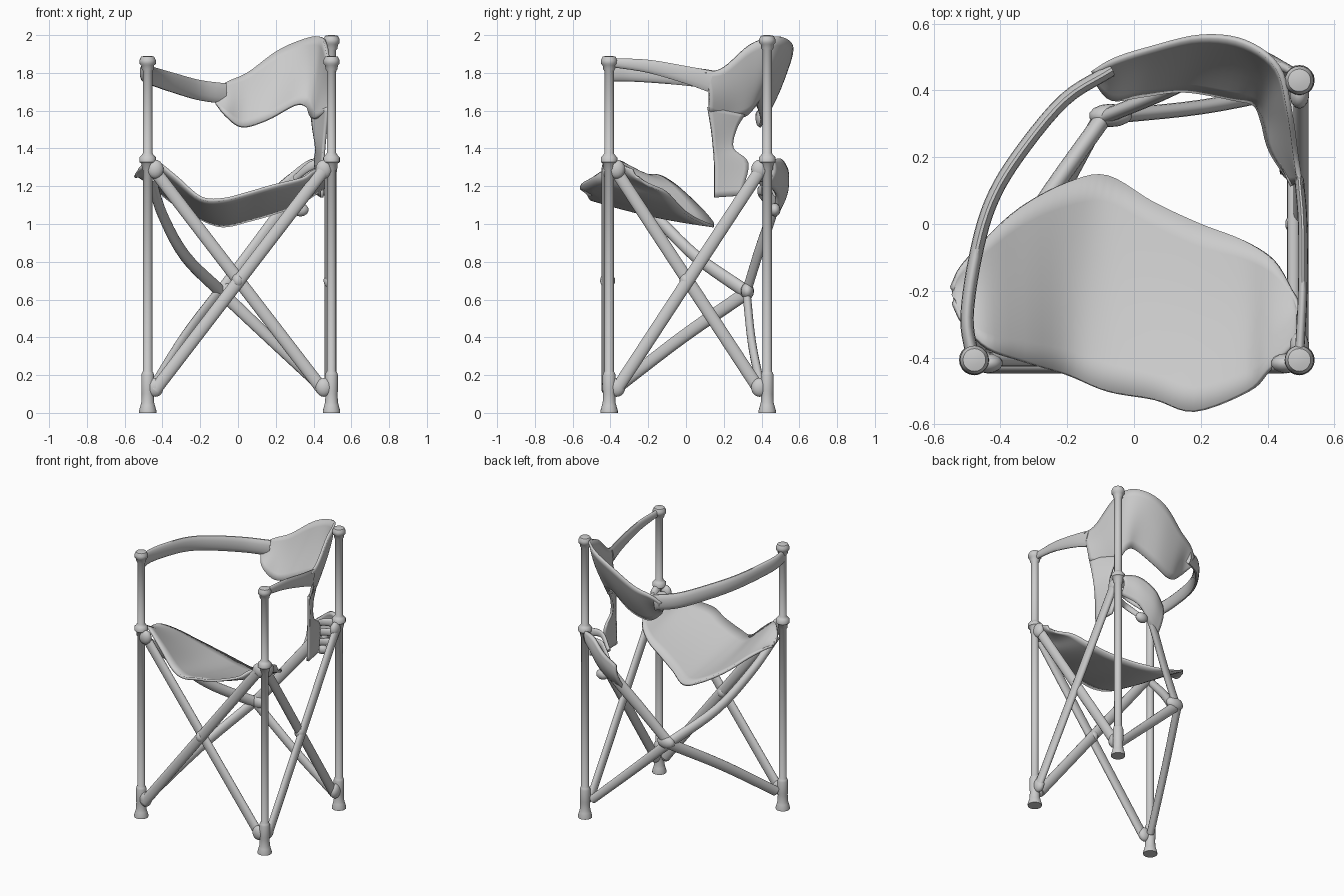
import bpy, bmesh, math
from mathutils import Vector

if "Cube" in bpy.data.objects:
    bpy.data.objects.remove(bpy.data.objects["Cube"])

grey = bpy.data.materials.new("light_grey")
grey.use_nodes = True
COLOR = (0.6, 0.6, 0.6, 1)
grey.diffuse_color = COLOR
grey.node_tree.nodes["Principled BSDF"].inputs["Base Color"].default_value = COLOR


def finish(name, bm, thickness=0, angle=50):
    """Turn a bmesh into a smooth shaded object, optionally given cloth thickness."""
    bmesh.ops.recalc_face_normals(bm, faces=bm.faces)
    mesh = bpy.data.meshes.new(name)
    bm.to_mesh(mesh)
    bm.free()
    mesh.materials.append(grey)
    obj = bpy.data.objects.new(name, mesh)
    bpy.context.collection.objects.link(obj)
    if thickness:
        solid = obj.modifiers.new("thickness", "SOLIDIFY")
        solid.thickness, solid.offset = thickness, 0
    bpy.ops.object.select_all(action="DESELECT")
    obj.select_set(True)
    bpy.context.view_layer.objects.active = obj
    bpy.ops.object.shade_smooth_by_angle(angle=math.radians(angle))


def skin(bm, rings, closed):
    """Bridge successive rows of vertices with quads."""
    rows = [[bm.verts.new(p) for p in ring] for ring in rings]
    for a, b in zip(rows, rows[1:]):
        n = len(a)
        for i in range(n if closed else n - 1):
            j = (i + 1) % n
            bm.faces.new((a[i], a[j], b[j], b[i]))
    if closed:
        bm.faces.new(rows[0])
        bm.faces.new(rows[-1])


def smooth(points, steps=5):
    """Catmull-Rom curve through the points."""
    p = [Vector(q) for q in points]
    p = [2 * p[0] - p[1]] + p + [2 * p[-1] - p[-2]]
    out = []
    for a, b, c, d in zip(p, p[1:], p[2:], p[3:]):
        for s in range(steps):
            t = s / steps
            out.append(0.5 * (2 * b + (c - a) * t + (2 * a - 5 * b + 4 * c - d) * t * t
                              + (3 * b - a - 3 * c + d) * t ** 3))
    return out + [p[-2]]


def post(name, x, y, height):
    """Lathed leg with flared foot, sleeve, collar and rounded cap."""
    h = height
    profile = [(0.046, 0), (0.046, 0.012), (0.038, 0.04), (0.034, 0.055), (0.032, 0.1),
               (0.034, 0.12), (0.034, 0.2), (0.03, 0.212), (0.025, 0.22), (0.025, 1.285),
               (0.03, 1.29), (0.033, 1.32), (0.044, 1.328), (0.044, 1.352), (0.034, 1.362),
               (0.025, 1.375), (0.025, h - 0.08), (0.032, h - 0.07), (0.034, h - 0.05),
               (0.043, h - 0.042), (0.043, h - 0.022), (0.034, h - 0.004), (0.015, h)]
    bm = bmesh.new()
    skin(bm, [[(x + r * math.cos(a), y + r * math.sin(a), z)
               for a in (math.tau * i / 20 for i in range(20))] for r, z in profile], True)
    finish(name, bm)


def rod(name, points, wide=(0.034, 0.034), thin=0.022):
    """Oval bar along a path, its broad side upright; width blends end to end."""
    path = smooth(points)
    last = len(path) - 1
    rings = []
    for i, p in enumerate(path):
        d = (path[min(i + 1, last)] - path[max(i - 1, 0)]).normalized()
        side = d.cross(Vector((0, 0, 1))).normalized()
        up = side.cross(d)
        w = wide[0] + (wide[1] - wide[0]) * i / last
        rings.append([p + side * thin * math.cos(a) + up * w * math.sin(a)
                      for a in (math.tau * k / 14 for k in range(14))])
    bm = bmesh.new()
    skin(bm, rings, True)
    finish(name, bm)


def cloth(name, edge_a, edge_b, sag=(0, 0, 0), thickness=0.016):
    """Cloth stretched between two curved edges, bulging by sag in the middle."""
    a, b, n = smooth(edge_a), smooth(edge_b), 8
    bulge = Vector(sag)
    rows = [[p.lerp(q, k / n) + bulge * math.sin(math.pi * k / n) for k in range(n + 1)]
            for p, q in zip(a, b)]
    bm = bmesh.new()
    skin(bm, rows, False)
    finish(name, bm, thickness)


def knob(name, at, size):
    """Rounded joint."""
    bm = bmesh.new()
    bmesh.ops.create_uvsphere(bm, u_segments=14, v_segments=10, radius=1)
    for v in bm.verts:
        v.co = Vector(at) + Vector(c * s for c, s in zip(v.co, size))
    finish(name, bm)


# Upright posts
RX, LX, FY, BY = -0.478, 0.495, -0.407, 0.43
post("front_right_post", RX, FY, 1.89)
post("front_left_post", LX, FY, 1.89)
post("back_left_post", LX, BY, 2.0)

# Crossed struts on the front and on the left side, with end joints
for s, label in ((1, "rising"), (-1, "falling")):
    rod("front_strut_" + label, [(-0.44, -0.415 - 0.01 * s, 0.7 - 0.58 * s),
                                 (0.45, -0.415 - 0.01 * s, 0.7 + 0.58 * s)])
    rod("side_strut_" + label, [(LX - 0.005 + 0.01 * s, -0.37, 0.7 - 0.58 * s),
                                (LX - 0.005 + 0.01 * s, 0.39, 0.7 + 0.58 * s)])
knob("front_hub", (0, -0.415, 0.7), (0.034, 0.04, 0.04))
knob("side_hub", (0.487, 0, 0.7), (0.035, 0.034, 0.04))
for z, label in ((0.135, "lower"), (1.29, "upper")):
    knob(label + "_front_right_joint", (RX + 0.04, FY - 0.01, z), (0.045, 0.03, 0.05))
    knob(label + "_front_left_joint", (LX - 0.04, FY - 0.01, z), (0.045, 0.03, 0.05))
    knob(label + "_side_front_joint", (LX, FY + 0.04, z), (0.03, 0.045, 0.05))
    knob(label + "_side_back_joint", (LX, BY - 0.04, z), (0.03, 0.045, 0.05))

# Struts meeting at the loose rear hub
HUB = (-0.09, 0.32, 0.64)
rod("rear_strut_low_right", [(-0.45, -0.37, 0.13), (-0.28, -0.02, 0.4), (-0.1, 0.32, 0.635)],
    (0.032, 0.036), 0.024)
rod("rear_strut_high_right", [(-0.46, -0.36, 1.24), (-0.4, -0.17, 1.05), (-0.28, 0.05, 0.83), HUB],
    (0.026, 0.036), 0.026)
rod("rear_strut_low_left", [HUB, (0.2, 0.35, 0.365), (0.46, 0.4, 0.12)], (0.034, 0.028))
rod("rear_strut_high_left", [HUB, (0.07, 0.385, 0.85), (0.22, 0.455, 1.05), (0.3, 0.48, 1.16)],
    (0.034, 0.04))
knob("rear_hub", (-0.07, 0.325, 0.645), (0.065, 0.035, 0.045))

# Slung seat: front edge, then back edge
cloth("seat",
      [(-0.54, -0.235, 1.27), (-0.515, -0.295, 1.3), (-0.44, -0.37, 1.33), (-0.33, -0.41, 1.25),
       (-0.2, -0.45, 1.14), (-0.08, -0.5, 1.13), (0.06, -0.525, 1.165), (0.18, -0.56, 1.2),
       (0.34, -0.5, 1.24), (0.4, -0.44, 1.28), (0.485, -0.35, 1.31), (0.495, -0.28, 1.29)],
      [(-0.545, -0.19, 1.26), (-0.52, -0.13, 1.25), (-0.45, -0.05, 1.2), (-0.34, 0.05, 1.11),
       (-0.2, 0.125, 1.03), (-0.08, 0.145, 0.99), (0.06, 0.065, 1.02), (0.2, 0.0, 1.06),
       (0.33, -0.05, 1.11), (0.42, -0.11, 1.17), (0.475, -0.2, 1.21), (0.495, -0.25, 1.25)],
      (0, 0, -0.015))

# Wrapped backrest: top edge, then bottom edge
cloth("backrest",
      [(-0.125, 0.45, 1.7), (-0.06, 0.49, 1.75), (0.05, 0.525, 1.8), (0.2, 0.56, 1.91),
       (0.33, 0.545, 1.97), (0.43, 0.47, 1.992), (0.465, 0.34, 1.95), (0.485, 0.2, 1.83),
       (0.5, 0.1, 1.8)],
      [(-0.12, 0.43, 1.64), (-0.07, 0.375, 1.58), (0.02, 0.385, 1.515), (0.15, 0.4, 1.55),
       (0.3, 0.375, 1.63), (0.36, 0.36, 1.62), (0.385, 0.31, 1.57), (0.41, 0.22, 1.56),
       (0.475, 0.12, 1.6)], (0.012, 0.012, 0))

# Tail of cloth hanging from the backrest: front edge, then rear edge
cloth("backrest_tail",
      [(0.475, 0.115, 1.62), (0.465, 0.135, 1.5), (0.455, 0.145, 1.4), (0.45, 0.15, 1.3),
       (0.445, 0.15, 1.14)],
      [(0.39, 0.31, 1.58), (0.4, 0.265, 1.5), (0.415, 0.25, 1.4), (0.41, 0.33, 1.32),
       (0.43, 0.29, 1.15)])

# Arm straps
rod("right_arm_strap",
    [(RX - 0.005, -0.4, 1.8), (-0.5, -0.28, 1.8), (-0.475, -0.1, 1.79), (-0.43, 0.06, 1.775),
     (-0.35, 0.2, 1.75), (-0.21, 0.37, 1.71), (-0.07, 0.46, 1.69)], (0.046, 0.056), 0.02)
rod("left_arm_strap", [(LX, -0.4, 1.855), (0.505, -0.2, 1.835), (0.505, 0.0, 1.79),
                       (0.495, 0.13, 1.755)], (0.024, 0.058), 0.014)

# Torn scrap of cloth by the back post, with ragged strands
cloth("torn_scrap",
      [(0.48, 0.45, 1.34), (0.38, 0.5, 1.34), (0.28, 0.535, 1.27), (0.19, 0.51, 1.19)],
      [(0.46, 0.42, 1.22), (0.36, 0.48, 1.15), (0.27, 0.47, 1.06), (0.18, 0.445, 1.01)],
      (0, 0.025, 0), 0.02)
for i, drop in enumerate((0, 0.07, 0.14)):
    rod(f"torn_strand_{i + 1}", [(0.47, 0.41, 1.32 - drop), (0.39, 0.39, 1.31 - drop),
                                 (0.3, 0.44, 1.24 - drop)], (0.03, 0.016), 0.012)
knob("scrap_fold", (0.33, 0.47, 1.075), (0.045, 0.03, 0.035))
